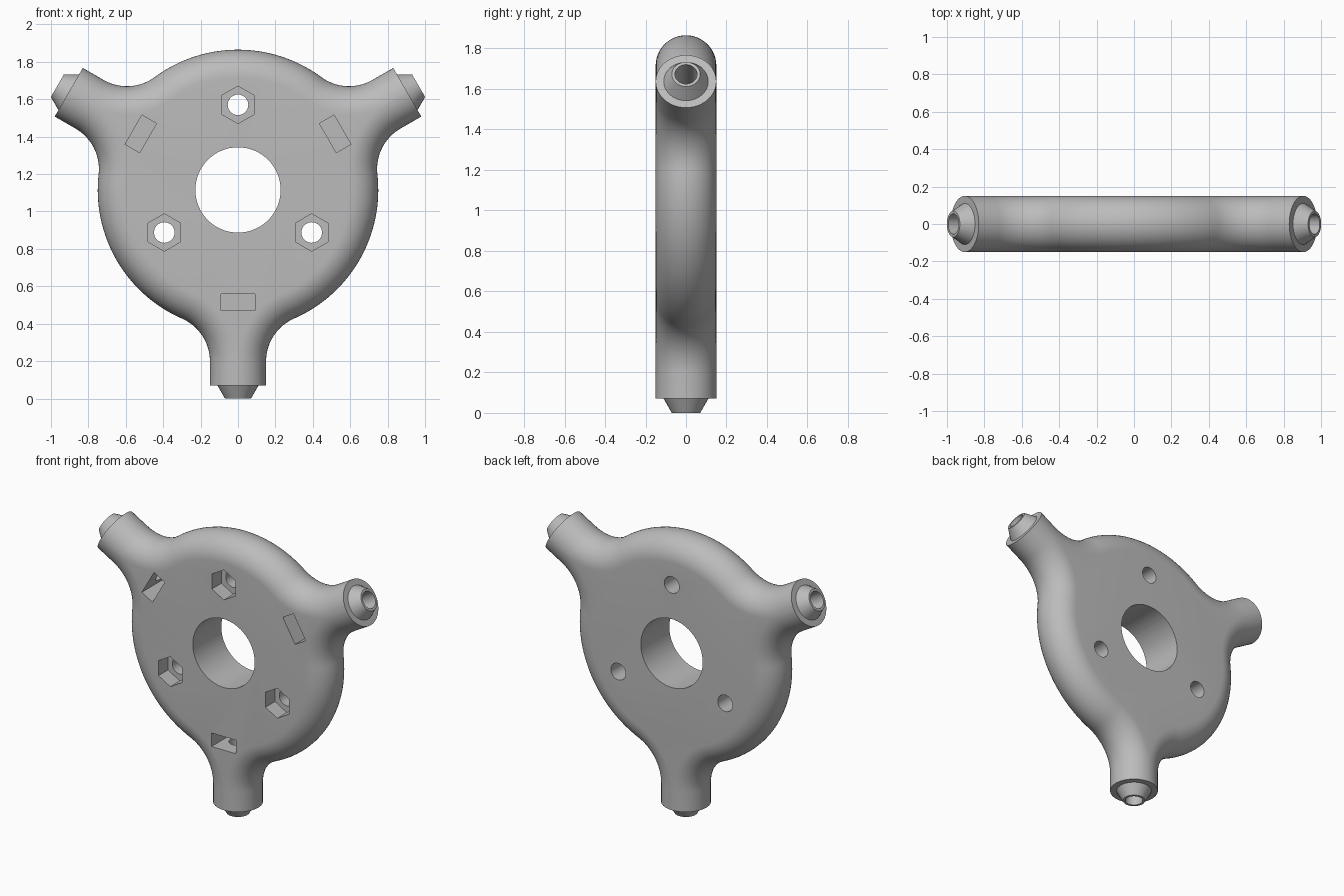
import bpy, bmesh, math
from mathutils import Matrix, Vector

if "Cube" in bpy.data.objects:
    bpy.data.objects.remove(bpy.data.objects["Cube"], do_unlink=True)

CZ = 1.115                  # height of the hub centre
HALF = 0.15                 # half thickness and arm radius
DISC, FILLET = 0.75, 0.25   # outline radii
ARM_END, TIP = 1.045, 1.115
BORE = 0.055
ARMS = [math.radians(a) for a in (-90, 30, 150)]

grey = bpy.data.materials.new("plain grey")
grey.use_nodes = True
grey.diffuse_color = (0.5, 0.5, 0.5, 1)
grey.node_tree.nodes["Principled BSDF"].inputs["Base Color"].default_value = (0.5, 0.5, 0.5, 1)


def finish(name, bm):
    bmesh.ops.recalc_face_normals(bm, faces=bm.faces)
    mesh = bpy.data.meshes.new(name)
    bm.to_mesh(mesh)
    bm.free()
    mesh.materials.append(grey)
    obj = bpy.data.objects.new(name, mesh)
    bpy.context.collection.objects.link(obj)
    return obj


def smooth(obj):
    bpy.ops.object.select_all(action='DESELECT')
    obj.select_set(True)
    bpy.context.view_layer.objects.active = obj
    bpy.ops.object.shade_smooth_by_angle(angle=math.radians(30))


def arc(ca, cb, r, start, end, n):
    angles = [start + (end - start) * i / n for i in range(n + 1)]
    return [(ca + r * math.cos(t), cb + r * math.sin(t)) for t in angles]


def outline(d):
    """Three-armed outline moved inwards by d."""
    cb = HALF + FILLET
    ca = math.sqrt((DISC + FILLET) ** 2 - cb ** 2)
    phi = math.atan2(cb, ca)
    half = arc(0, 0, DISC - d, -math.pi / 3, -phi, 16)[:-1]
    half += arc(ca, -cb, FILLET + d, math.pi - phi, math.pi / 2, 18)
    half.append((ARM_END, d - HALF))
    sector = half + [(a, -b) for a, b in reversed(half)][:-1]
    return [(a * math.cos(t) - b * math.sin(t), a * math.sin(t) + b * math.cos(t))
            for t in ARMS for a, b in sector]


# Hub with arms: outlines stacked along a half-round edge
bm = bmesh.new()
rings = []
STEPS = 24
for i in range(STEPS + 1):
    t = math.pi * (i / STEPS - 0.5)
    d = min(HALF * (1 - math.cos(t)), HALF - 0.0005)
    rings.append([bm.verts.new((x, HALF * math.sin(t), CZ + z)) for x, z in outline(d)])
for low, high in zip(rings, rings[1:]):
    for j in range(len(low)):
        k = (j + 1) % len(low)
        bm.faces.new((low[j], low[k], high[k], high[j]))
bm.faces.new(rings[0])
bm.faces.new(rings[-1])
hub = finish("hub_body", bm)


def cut(cutter):
    cutter.hide_render = True
    mod = hub.modifiers.new("cut", 'BOOLEAN')
    mod.operation, mod.solver, mod.object = 'DIFFERENCE', 'EXACT', cutter
    bpy.ops.object.select_all(action='DESELECT')
    hub.select_set(True)
    bpy.context.view_layer.objects.active = hub
    bpy.ops.object.modifier_apply(modifier=mod.name)
    bpy.data.objects.remove(cutter, do_unlink=True)


def cut_prism(sides, radius, length, location, rotation):
    bpy.ops.mesh.primitive_cylinder_add(vertices=sides, radius=radius, depth=length,
                                        location=location, rotation=rotation)
    cut(bpy.context.object)


def polar(r, t, y=0):
    return Vector((r * math.cos(t), y, CZ + r * math.sin(t)))


# Central bore
ACROSS = (math.pi / 2, 0, 0)
cut_prism(64, 0.228, 1, (0, 0, CZ), ACROSS)

for t in ARMS:
    # Mounting hole with a hexagonal recess on the front
    cut_prism(32, BORE, 1, polar(0.455, t + math.pi), ACROSS)
    cut_prism(6, 0.1, 0.2, polar(0.455, t + math.pi, -HALF), ACROSS)
    # Nut slot on the front and bore along the arm
    along = (0, math.pi / 2 - t, 0)
    bpy.ops.mesh.primitive_cube_add(size=1, location=polar(0.6, t, -0.035), rotation=along)
    bpy.context.object.scale = (0.18, 0.25, 0.09)
    bpy.context.view_layer.update()
    cut(bpy.context.object)
    cut_prism(32, BORE, 0.6, polar(0.9, t), along)
smooth(hub)

# Hollow tapered nozzle on each arm end
for number, t in enumerate(ARMS, 1):
    bm = bmesh.new()
    profile = [(0.11, ARM_END), (0.07, TIP), (BORE, TIP), (BORE, ARM_END)]
    verts = [bm.verts.new((r, 0, h)) for r, h in profile]
    edges = [bm.edges.new(pair) for pair in zip(verts, verts[1:] + verts[:1])]
    bmesh.ops.spin(bm, geom=verts + edges, axis=(0, 0, 1), cent=(0, 0, 0),
                   angle=2 * math.pi, steps=32)
    bmesh.ops.remove_doubles(bm, verts=bm.verts, dist=0.0001)
    bm.transform(Matrix.Translation((0, 0, CZ)) @ Matrix.Rotation(math.pi / 2 - t, 4, 'Y'))
    smooth(finish(f"nozzle_{number}", bm))
